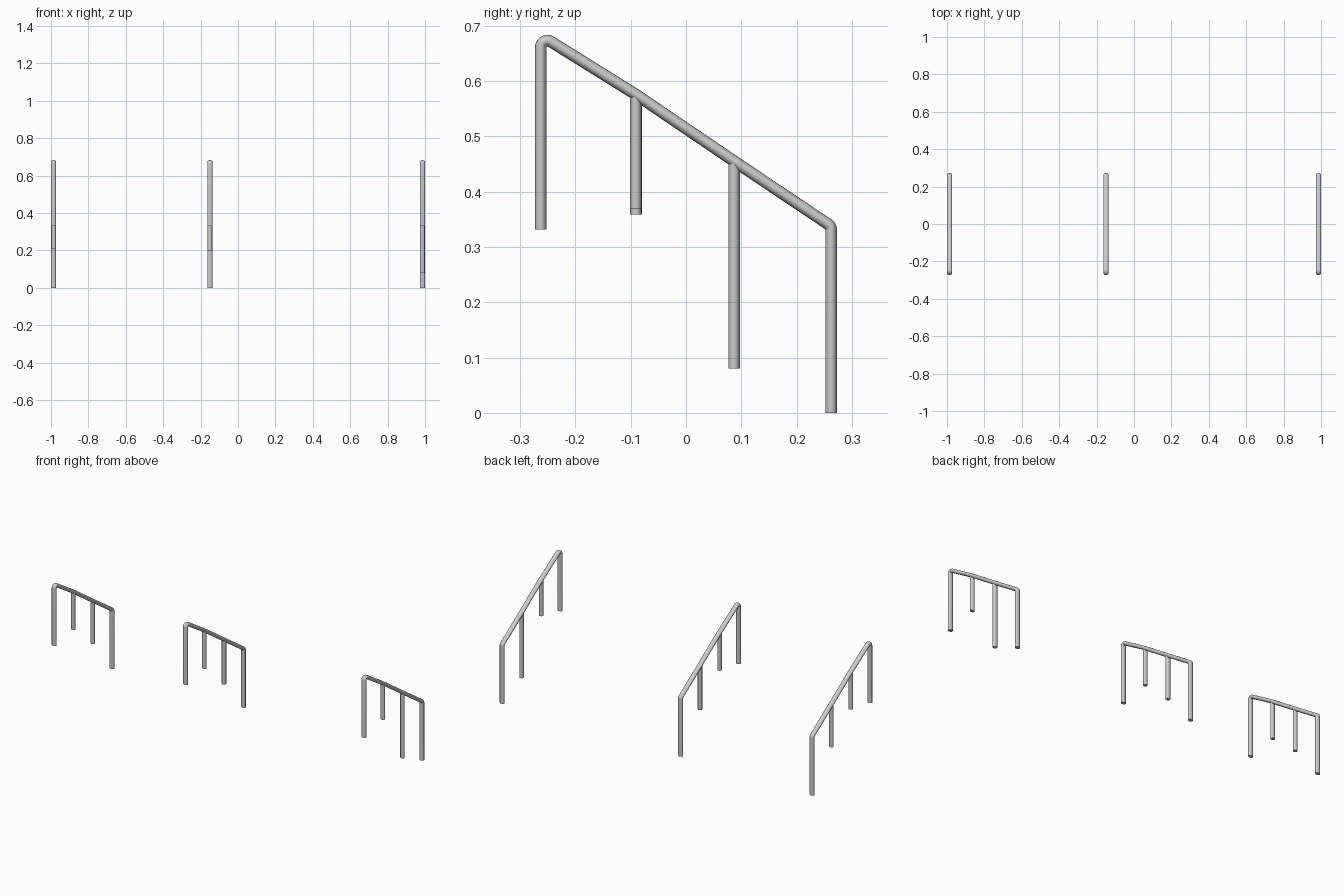
import bpy
from math import sin, cos, radians

if "Cube" in bpy.data.objects:
    bpy.data.objects.remove(bpy.data.objects["Cube"])

R = 0.0105       # tube radius
BEND = 0.012     # centreline radius of the end bends


def tube(name, x, half_width, pts):
    """Capped tube through (y, z) points, widened along x to half_width."""
    cu = bpy.data.curves.new(name, 'CURVE')
    cu.dimensions = '3D'
    cu.bevel_depth = R
    cu.bevel_resolution = 6
    cu.use_fill_caps = True
    sp = cu.splines.new('POLY')
    sp.points.add(len(pts) - 1)
    for p, (y, z) in zip(sp.points, pts):
        p.co = (0, y, z, 1)
    sp.use_smooth = True
    ob = bpy.data.objects.new(name, cu)
    ob.location.x = x
    ob.scale.x = half_width / R
    bpy.context.collection.objects.link(ob)
    # turn into a mesh with crisp cap edges
    bpy.ops.object.select_all(action='DESELECT')
    ob.select_set(True)
    bpy.context.view_layer.objects.active = ob
    bpy.ops.object.convert(target='MESH')
    bpy.ops.object.shade_smooth_by_angle(angle=radians(40))


def arc(cy, cz, a0, a1, n=10):
    return [(cy + BEND * cos(radians(a0 + (a1 - a0) * i / n)),
             cz + BEND * sin(radians(a0 + (a1 - a0) * i / n))) for i in range(n + 1)]


# sloped rail with its two end posts, slightly kinked at the inner post
UPPER, LOWER = (-0.0905, 0.5755), (0.087, 0.455)
rail = ([(-0.2625, 0.332)] + arc(-0.2505, 0.661, 180, 58)
        + [UPPER, LOWER] + arc(0.2505, 0.331, 57, 0) + [(0.2625, 0.0)])

# x position, bottom of upper inner post, bottom of lower inner post
for side, x, low_u, low_l in (("left", -0.986, 0.359, 0.21),
                              ("middle", -0.15, 0.359, 0.20),
                              ("right", 0.986, 0.369, 0.08)):
    tube(side + "_handrail", x, 0.014, rail)
    tube(side + "_upper_post", x, 0.0125, [(UPPER[0], low_u), UPPER])
    tube(side + "_lower_post", x, 0.0125, [(LOWER[0], low_l), LOWER])
